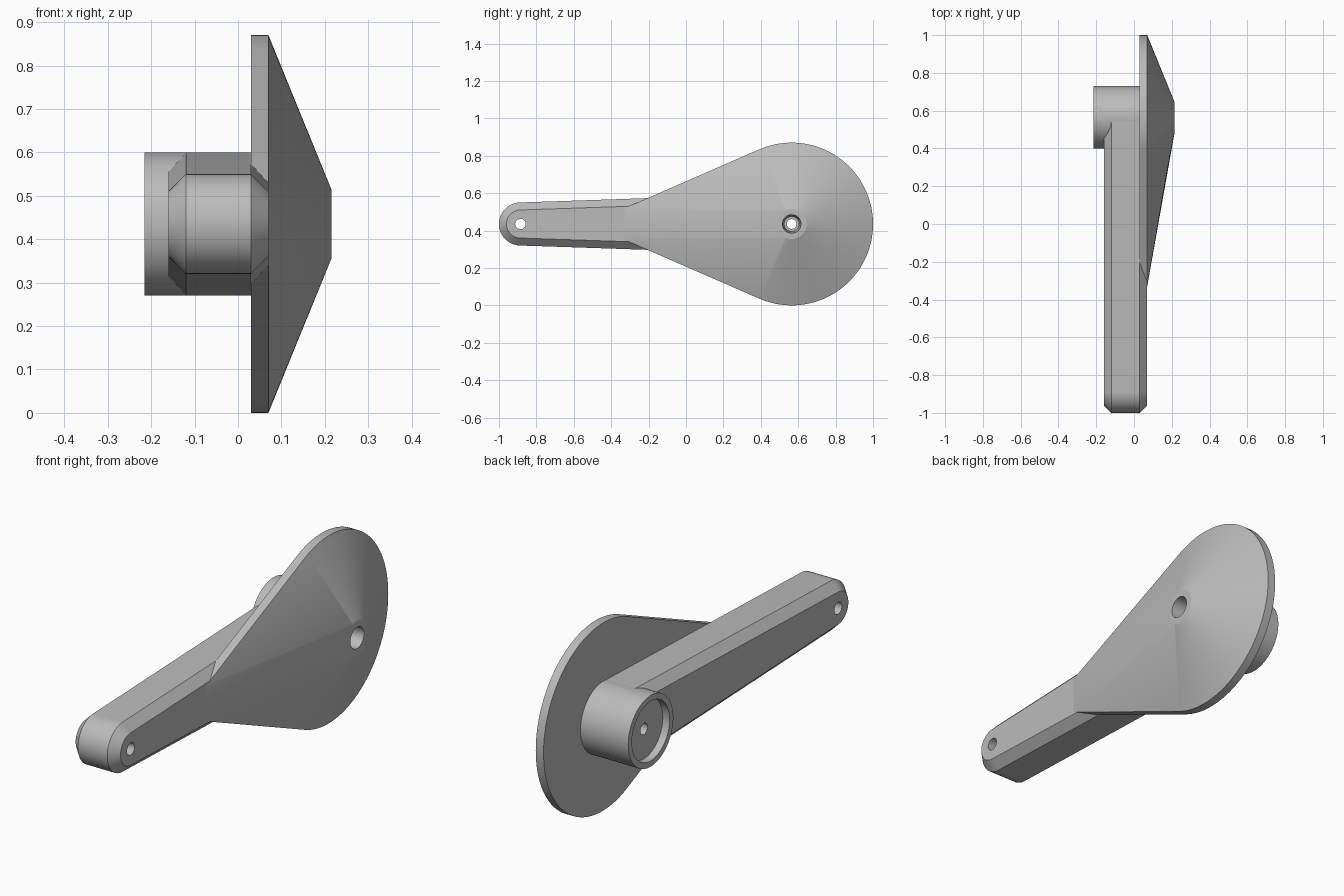
import bpy, bmesh
from math import sin, cos, asin, pi, radians, hypot

if "Cube" in bpy.data.objects:
    bpy.data.objects.remove(bpy.data.objects["Cube"], do_unlink=True)

MID_Z = 0.435      # height of the arm's centre line
TIP_Y = -0.885     # small pivot
HUB_Y = 0.565      # large pivot
SEG = 48

grey = bpy.data.materials.new("plain_grey")
grey.use_nodes = True
grey.diffuse_color = (0.5, 0.5, 0.5, 1)
grey.node_tree.nodes["Principled BSDF"].inputs["Base Color"].default_value = (0.5, 0.5, 0.5, 1)


def arc(y, r, a0, a1, n):
    """Points (y, z) on an arc; angle zero points to +y."""
    return [(y + r * cos(a0 + (a1 - a0) * i / n),
             MID_Z + r * sin(a0 + (a1 - a0) * i / n)) for i in range(n + 1)]


def circle(y, r):
    return arc(y, r, 0, 2 * pi, SEG * 2)[:-1]


def link_outline(r_tip, r_hub):
    """Two circles joined by their outer tangents."""
    a = pi / 2 + asin((r_hub - r_tip) / (HUB_Y - TIP_Y))
    return arc(HUB_Y, r_hub, -a, a, SEG) + arc(TIP_Y, r_tip, a, 2 * pi - a, SEG)


def loft(name, rings):
    """Skin matching outlines, given as (x, points), into a closed solid."""
    bm = bmesh.new()
    rows = [[bm.verts.new((x, y, z)) for y, z in pts] for x, pts in rings]
    n = len(rows[0])
    for a, b in zip(rows, rows[1:]):
        for i in range(n):
            j = (i + 1) % n
            bm.faces.new((a[i], a[j], b[j], b[i]))
    bm.faces.new(rows[0][::-1])
    bm.faces.new(rows[-1])
    bmesh.ops.remove_doubles(bm, verts=bm.verts, dist=1e-5)
    bmesh.ops.recalc_face_normals(bm, faces=bm.faces)
    mesh = bpy.data.meshes.new(name)
    bm.to_mesh(mesh)
    bm.free()
    mesh.materials.append(grey)
    obj = bpy.data.objects.new(name, mesh)
    bpy.context.collection.objects.link(obj)
    return obj


def finish(obj, cutters):
    """Cut the holes, then smooth the round surfaces."""
    bpy.ops.object.select_all(action='DESELECT')
    obj.select_set(True)
    bpy.context.view_layer.objects.active = obj
    for c in cutters:
        mod = obj.modifiers.new(c.name, 'BOOLEAN')
        mod.operation, mod.solver, mod.object = 'DIFFERENCE', 'EXACT', c
        bpy.ops.object.modifier_apply(modifier=mod.name)
    bpy.ops.object.shade_smooth_by_angle(angle=radians(20))


# Tapered arm with chamfered rims on both sides
arm = loft("arm", [(x, link_outline(0.115 - c, 0.164 - c)) for x, c in
                   ((-0.16, 0.04), (-0.12, 0), (0.03, 0), (0.07, 0.04))])

# Round hub on the back of the plate
hub = loft("hub", [(x, circle(HUB_Y, 0.165)) for x in (-0.215, 0.05)])

# Teardrop plate rising to a low conical boss
R, END_Y, END_HALF = 0.435, -0.33, 0.084
dist = hypot(HUB_Y - END_Y, END_HALF)
lean = pi / 2 + radians(23.4)
edge = arc(HUB_Y, R, -lean, lean, SEG * 2)
edge += [(END_Y, MID_Z + END_HALF * (1 - 2 * i / SEG)) for i in range(SEG + 1)]
boss = arc(HUB_Y, 0.08, -lean, lean, SEG * 2) + arc(HUB_Y, 0.08, lean, 2 * pi - lean, SEG)
plate = loft("teardrop_plate", [(0.03, edge), (0.07, edge), (0.215, boss)])

# Cutters for the holes and the hub recess
tip_hole = loft("tip_hole", [(x, circle(TIP_Y, 0.028)) for x in (-0.4, 0.4)])
bore = loft("hub_bore", [(x, circle(HUB_Y, 0.026)) for x in (-0.4, 0.4)])
socket = loft("boss_socket", [(0.11, circle(HUB_Y, 0.04)), (0.22, circle(HUB_Y, 0.05))])
recess = loft("hub_recess", [(x, circle(HUB_Y, 0.138)) for x in (-0.3, -0.18)])

finish(arm, [tip_hole, bore])
finish(hub, [recess, bore])
finish(plate, [socket, bore])
for c in (tip_hole, bore, socket, recess):
    bpy.data.objects.remove(c, do_unlink=True)
